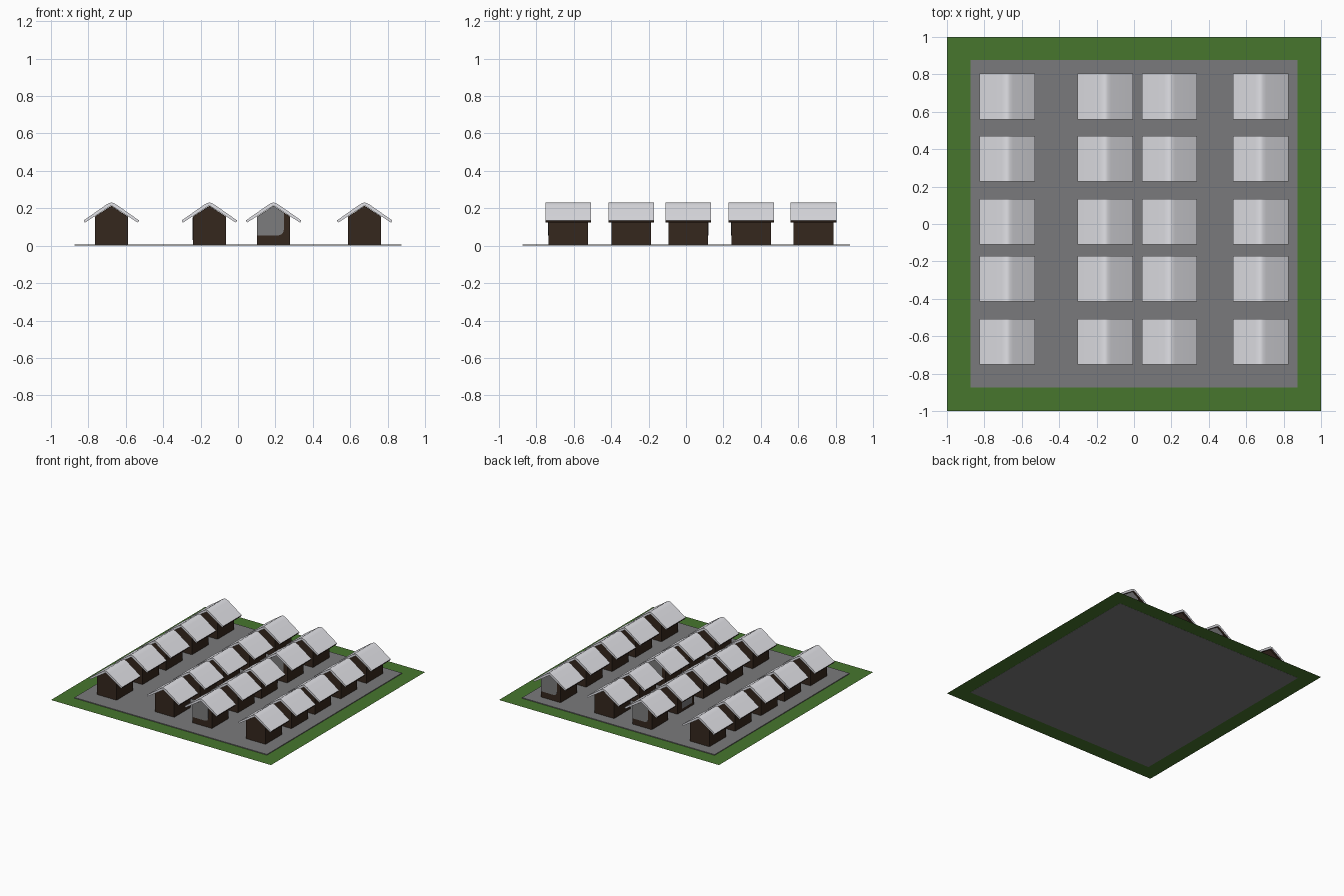
import bpy, bmesh, math

if "Cube" in bpy.data.objects:
    bpy.data.objects.remove(bpy.data.objects["Cube"])


def material(name, rgb):
    m = bpy.data.materials.new(name)
    m.diffuse_color = (*rgb, 1)
    m.use_nodes = True
    m.node_tree.nodes["Principled BSDF"].inputs["Base Color"].default_value = m.diffuse_color
    return m


GRASS = material("grass_green", (0.063, 0.18, 0.027))
PAVING = material("paving_grey", (0.195, 0.195, 0.2))
WALL = material("dark_timber", (0.036, 0.02, 0.0125))
ROOF = material("pale_roof", (0.76, 0.76, 0.8))
PATCH = material("wall_patch_grey", (0.2, 0.2, 0.205))


def prism(name, profile, y0, y1, mat):
    """Mesh extruded along y from an (x, z) profile."""
    bm = bmesh.new()
    face = bm.faces.new([bm.verts.new((x, y0, z)) for x, z in profile])
    out = bmesh.ops.extrude_face_region(bm, geom=[face])
    moved = [v for v in out["geom"] if isinstance(v, bmesh.types.BMVert)]
    bmesh.ops.translate(bm, verts=moved, vec=(0, y1 - y0, 0))
    bmesh.ops.recalc_face_normals(bm, faces=bm.faces)
    me = bpy.data.meshes.new(name)
    bm.to_mesh(me)
    bm.free()
    me.materials.append(mat)
    return me


def place(name, mesh, x=0, y=0, z=0, turn=0):
    ob = bpy.data.objects.new(name, mesh)
    ob.location = (x, y, z)
    ob.rotation_euler.z = turn
    bpy.context.collection.objects.link(ob)
    return ob


# Lawn sheet and the paved yard
bpy.ops.mesh.primitive_plane_add(size=2, location=(0, 0, 0.0008))
lawn = bpy.context.object
lawn.name = "lawn"
lawn.data.materials.append(GRASS)
yard = [(-0.875, 0), (0.875, 0), (0.875, 0.007), (-0.875, 0.007)]
place("paved_yard", prism("paved_yard", yard, -0.874, 0.878, PAVING))

# House walls: gabled block
walls = prism("house_walls", [(-0.088, 0.004), (0.088, 0.004), (0.088, 0.156),
                              (0, 0.213), (-0.088, 0.156)], -0.106, 0.106, WALL)

# Roof: thin folded slab with a softened, smooth ridge, mirrored from one half
half = [(0.012, 0.228), (0.03, 0.2175), (0.148, 0.135), (0.142, 0.123)]
profile = [(0, 0.231)] + half + [(0, 0.215)] + [(-x, z) for x, z in reversed(half)]
roof = prism("house_roof", profile, -0.122, 0.122, ROOF)
roof.shade_smooth()
roof.set_sharp_from_angle(angle=math.radians(45))
roof.materials.append(WALL)
for p in roof.polygons:  # timber soffit and eaves edge
    p.material_index = int(p.normal.z < -0.1)

COLUMNS = (-0.677, -0.153, 0.19, 0.677)
ROWS = (-0.629, -0.292, 0.012, 0.349, 0.682)
for i, x in enumerate(COLUMNS):
    for j, y in enumerate(ROWS):
        place(f"house_walls_{i}_{j}", walls, x, y)
        place(f"house_roof_{i}_{j}", roof, x, y)

# Grey patches on gable walls: thin plates with one rounded lower corner
arc = [(0.025 + 0.03 * math.cos(a), 0.085 - 0.03 * math.sin(a))
       for a in (math.pi / 2 * (1 - k / 4) for k in range(5))]
outline = [(-0.088, 0.055)] + arc + [(0.055, 0.177), (0, 0.213), (-0.088, 0.156)]
patch = prism("gable_patch", outline, -0.1075, -0.1055, PATCH)
for n, (i, j, turn) in enumerate([(2, 0, 0), (2, 3, 0), (2, 2, math.pi),
                                  (3, 4, math.pi), (1, 4, math.pi)]):
    place(f"gable_patch_{n}", patch, COLUMNS[i], ROWS[j], 0, turn)

# Grey patch on one long side wall
side = prism("side_patch", [(-0.0895, 0.03), (-0.0875, 0.03), (-0.0875, 0.15),
                            (-0.0895, 0.15)], -0.08, 0.05, PATCH)
place("side_patch", side, COLUMNS[1], ROWS[3])
